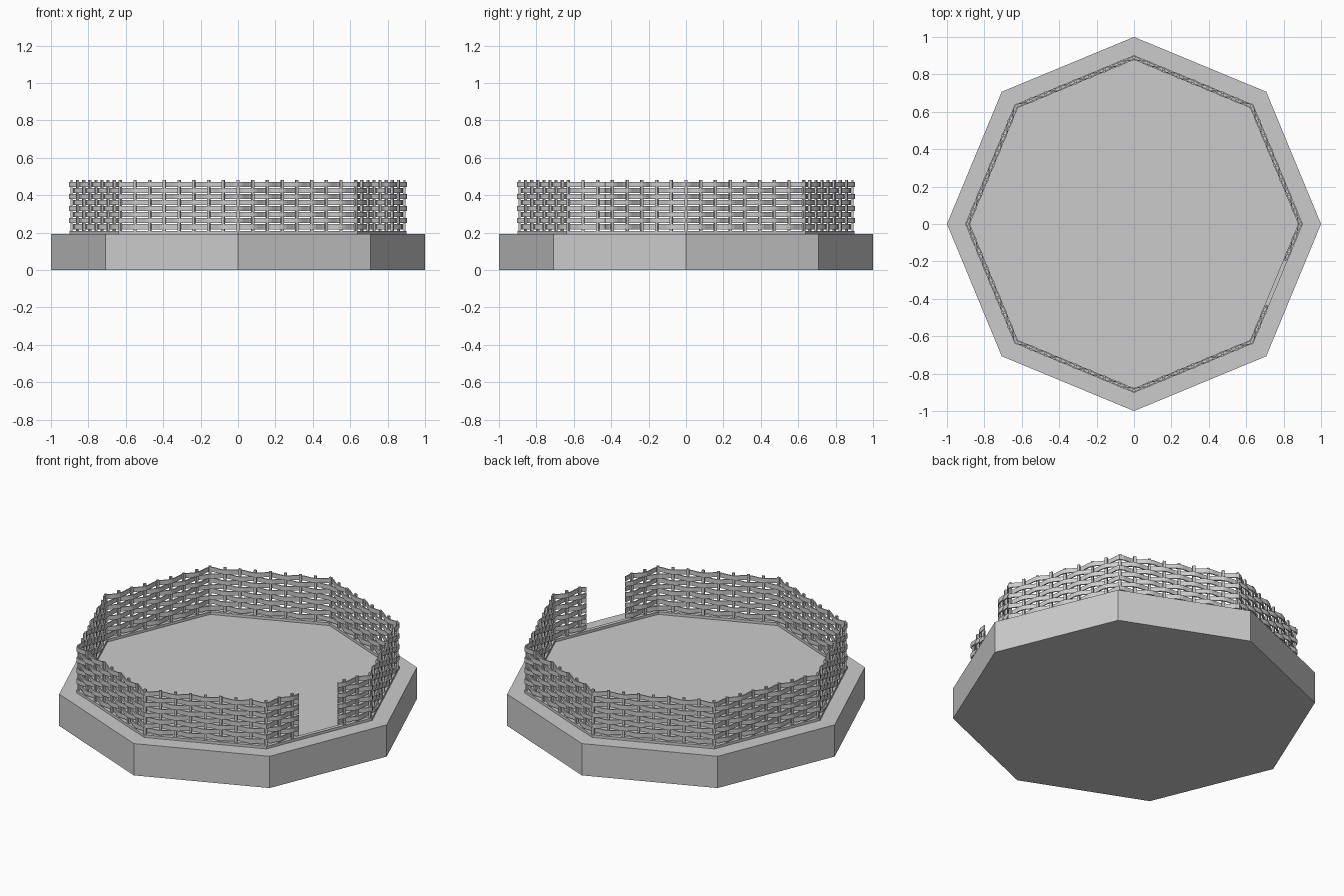
import bpy, bmesh
from math import sin, cos, pi
from mathutils import Vector

if "Cube" in bpy.data.objects:
    bpy.data.objects.remove(bpy.data.objects["Cube"])

SIDES, PER_SIDE, ROWS = 8, 8, 8
R = 0.89                      # fence centreline radius at the corners
BASE_TOP, SILL_TOP, TOP = 0.193, 0.209, 0.482
TOTAL = SIDES * PER_SIDE
START, END = 61.5, 122.5      # doorway lies between, in stake units


def corner(i, r=R):
    a = 2 * pi * i / SIDES
    return Vector((r * cos(a), r * sin(a), 0))


def path(u):
    """Point and outward normal on the octagon at stake position u."""
    u %= TOTAL
    side, t = int(u // PER_SIDE), (u % PER_SIDE) / PER_SIDE
    p = corner(side).lerp(corner(side + 1), t)
    if t < 1e-6:
        return p, p.normalized()
    return p, (corner(side) + corner(side + 1)).normalized()


def finish(bm, name):
    bmesh.ops.recalc_face_normals(bm, faces=bm.faces)
    mesh = bpy.data.meshes.new(name)
    bm.to_mesh(mesh)
    bm.free()
    bpy.context.collection.objects.link(bpy.data.objects.new(name, mesh))


def sweep(bm, rings, closed=False):
    vs = [[bm.verts.new(p) for p in ring] for ring in rings]
    n = len(vs[0])
    for k in range(len(vs) if closed else len(vs) - 1):
        a, b = vs[k], vs[(k + 1) % len(vs)]
        for j in range(n):
            bm.faces.new((a[j], a[(j + 1) % n], b[(j + 1) % n], b[j]))
    if not closed:
        bm.faces.new(vs[0])
        bm.faces.new(vs[-1])


def section(p, n, half_w, z0, z1):
    return [p + n * s * half_w + Vector((0, 0, z))
            for s, z in ((-1, z0), (1, z0), (1, z1), (-1, z1))]


# octagonal base slab
bm = bmesh.new()
sweep(bm, [[corner(i, 1.0) + Vector((0, 0, z)) for i in range(SIDES)]
           for z in (0, BASE_TOP)])
finish(bm, "base_slab")

# low sill under the fence
bm = bmesh.new()
sweep(bm, [section(corner(i), corner(i).normalized(), 0.012, BASE_TOP - 0.003, SILL_TOP)
           for i in range(SIDES)], closed=True)
finish(bm, "fence_sill")

# upright stakes
bm = bmesh.new()
for i in range(62, 123):
    p, n = path(i)
    t = Vector((-n.y, n.x, 0)) * 0.0075
    sweep(bm, [[p + n * a * 0.006 + t * b + Vector((0, 0, z))
                for a, b in ((-1, -1), (1, -1), (1, 1), (-1, 1))]
               for z in (SILL_TOP - 0.01, TOP)])
finish(bm, "fence_stakes")

# woven strips, alternating in front of and behind the stakes
bm = bmesh.new()
pitch = (TOP - 0.008 - SILL_TOP - 0.006) / ROWS
STEPS = 4
count = int((END - START) * STEPS)
for row in range(ROWS):
    z = SILL_TOP + 0.006 + pitch * (row + 0.5)
    sign = 1 if row % 2 else -1
    rings = []
    for k in range(count + 1):
        u = START + k / STEPS
        p, n = path(u)
        p = p + n * (sign * 0.0105 * cos(pi * u))
        rings.append(section(p, n, 0.0035, z - 0.0135, z + 0.0135))
    sweep(bm, rings)
finish(bm, "woven_strips")
